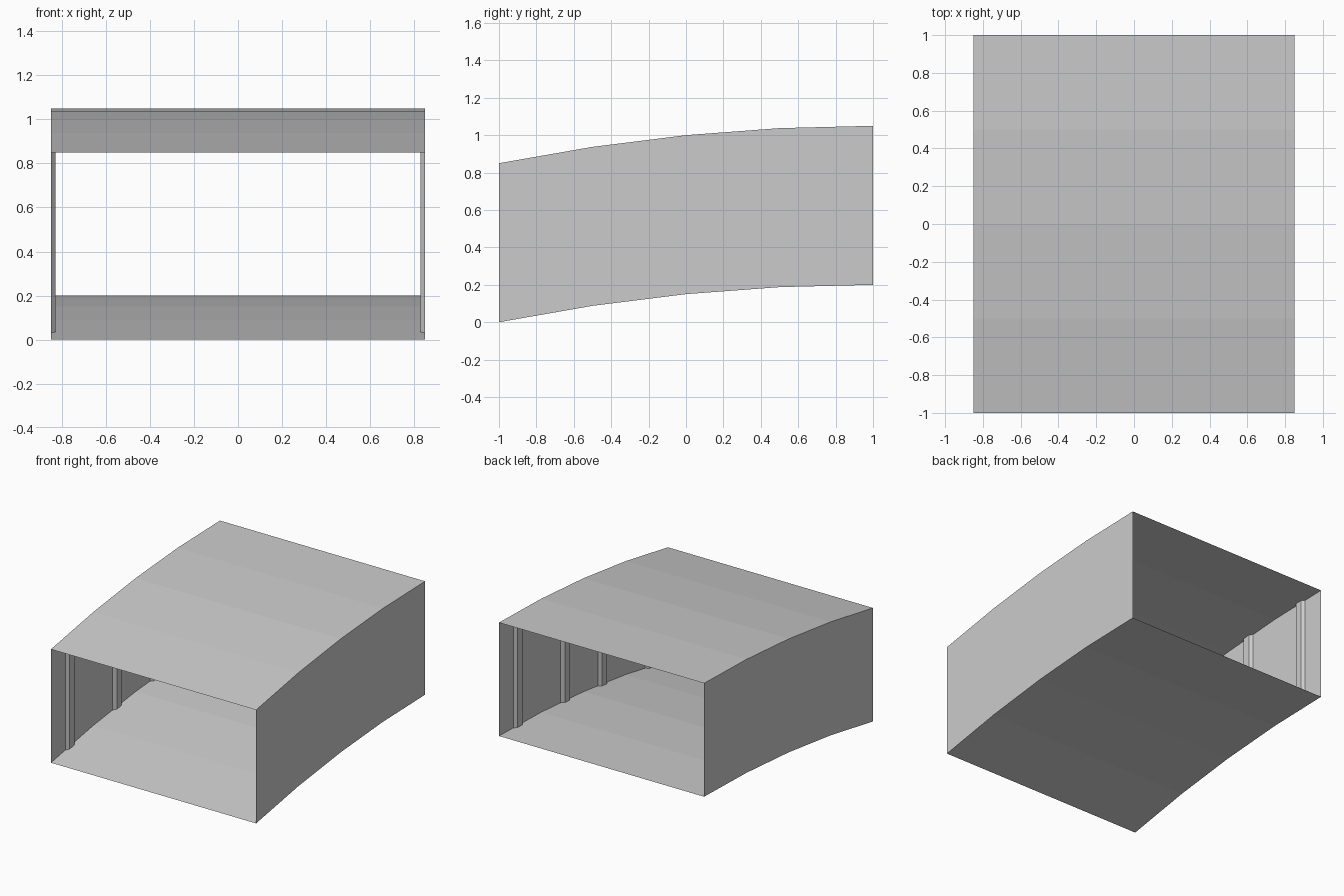
import bpy
import bmesh

HALF_W = 0.85      # half of the overall width
HEIGHT = 0.85      # vertical distance between floor and roof
STATIONS = [-1, -0.5, 0, 0.5, 1]

cube = bpy.data.objects.get("Cube")
if cube:
    bpy.data.objects.remove(cube, do_unlink=True)

grey = bpy.data.materials.new("plain grey")
grey.use_nodes = True
colour = (0.6, 0.6, 0.6, 1)
grey.diffuse_color = colour
grey.node_tree.nodes["Principled BSDF"].inputs["Base Color"].default_value = colour


def curve(y):
    return 0.2 - 0.05 * (1 - y) ** 2


def floor_z(y):
    """Height of the faceted floor at y."""
    for a, b in zip(STATIONS, STATIONS[1:]):
        if y <= b:
            t = (y - a) / (b - a)
            return curve(a) * (1 - t) + curve(b) * t
    return curve(1)


def loft(name, start, end, flip=False):
    """Strip of quads between two rows of points."""
    bm = bmesh.new()
    rows = [[bm.verts.new(p) for p in row] for row in (start, end)]
    for i in range(len(start) - 1):
        bm.faces.new((rows[0][i], rows[1][i], rows[1][i + 1], rows[0][i + 1]))
    if flip:
        bmesh.ops.reverse_faces(bm, faces=bm.faces[:])
    mesh = bpy.data.meshes.new(name)
    bm.to_mesh(mesh)
    bm.free()
    mesh.materials.append(grey)
    obj = bpy.data.objects.new(name, mesh)
    bpy.context.collection.objects.link(obj)
    return obj


def rail(x, lift):
    return [(x, y, floor_z(y) + lift) for y in STATIONS]


# Curved floor and roof sheets
loft("floor", rail(-HALF_W, 0), rail(HALF_W, 0))
loft("roof", rail(-HALF_W, HEIGHT), rail(HALF_W, HEIGHT))

# Side walls with shallow bevelled ribs on their inner faces
for side, label in ((1, "left"), (-1, "right")):
    x = side * HALF_W
    loft(label + "_wall", rail(x, 0), rail(x, HEIGHT), flip=side > 0)
    for n, centre in enumerate((-0.78, -0.22, 0.22, 0.78), 1):
        section = [(x, centre - 0.05), (x - side * 0.02, centre - 0.028),
                   (x - side * 0.02, centre + 0.028), (x, centre + 0.05)]
        bottom = [(px, y, floor_z(y)) for px, y in section]
        top = [(px, y, z + HEIGHT) for px, y, z in bottom]
        loft(f"{label}_rib_{n}", bottom, top, flip=side < 0)
